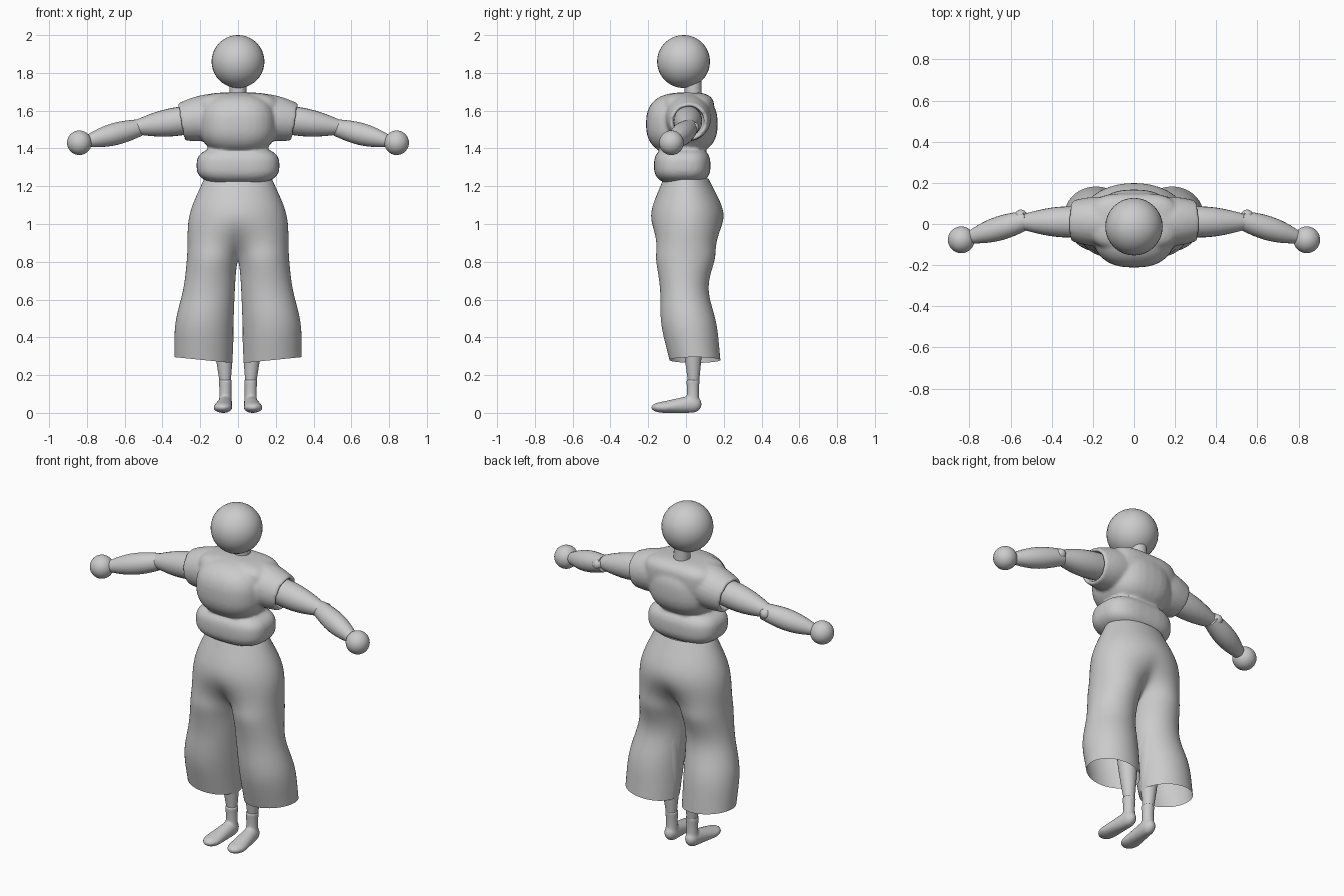
import bpy, bmesh
from math import sin, cos, pi, sqrt, radians
from mathutils import Vector

cube = bpy.data.objects.get("Cube")
if cube:
    bpy.data.objects.remove(cube)

shade = (0.6, 0.6, 0.6, 1)
grey = bpy.data.materials.new("plain grey")
grey.use_nodes = True
grey.diffuse_color = shade
grey.node_tree.nodes["Principled BSDF"].inputs["Base Color"].default_value = shade


def finish(name, bm, mirror=False, subsurf=False, voxel=0):
    """Turn a bmesh into a smooth shaded object with modifiers."""
    bmesh.ops.recalc_face_normals(bm, faces=bm.faces)
    for face in bm.faces:
        face.smooth = len(face.verts) <= 4
    mesh = bpy.data.meshes.new(name)
    bm.to_mesh(mesh)
    bm.free()
    mesh.materials.append(grey)
    ob = bpy.data.objects.new(name, mesh)
    bpy.context.collection.objects.link(ob)
    if mirror:
        ob.modifiers.new("mirror", 'MIRROR')
    if subsurf:
        ob.modifiers.new("subdivide", 'SUBSURF').levels = 2
    if voxel:
        fuse = ob.modifiers.new("fuse", 'REMESH')
        fuse.mode = 'VOXEL'
        fuse.voxel_size = voxel
        fuse.use_smooth_shade = True
        ob.modifiers.new("soften", 'SMOOTH').iterations = 8
    return ob


def power(value, p):
    return abs(value) ** p * (1 if value >= 0 else -1)


def blob(bm, centre, radii, p=1):
    """Add an ellipsoid; p below one makes it boxier."""
    made = bmesh.ops.create_uvsphere(bm, u_segments=32, v_segments=20, radius=1)
    for vert in made["verts"]:
        vert.co = Vector(c + r * power(v, p) for c, r, v in zip(centre, radii, vert.co))


def tube(bm, start, end, r_start, r_end, bulge, sides=24, steps=12):
    """Add a tapered, bulging tube and return its end cap."""
    start, end = Vector(start), Vector(end)
    turn = (end - start).to_track_quat('Z', 'Y')
    loops = []
    for s in range(steps + 1):
        t = s / steps
        radius = r_start + (r_end - r_start) * t + bulge * sin(pi * t)
        centre = start.lerp(end, t)
        angles = [2 * pi * i / sides for i in range(sides)]
        loops.append([bm.verts.new(centre + turn @ Vector((radius * cos(a), radius * sin(a), 0)))
                      for a in angles])
    for low, high in zip(loops, loops[1:]):
        for i in range(sides):
            j = (i + 1) % sides
            bm.faces.new((low[i], low[j], high[j], high[i]))
    bm.faces.new(reversed(loops[0]))
    return bm.faces.new(loops[-1])


def ball(name, centre, radius, mirror=False):
    bm = bmesh.new()
    blob(bm, centre, (radius, radius, radius))
    finish(name, bm, mirror)


def limb(name, *shape, mirror=True):
    bm = bmesh.new()
    tube(bm, *shape)
    finish(name, bm, mirror)


def curve(values, t):
    """Smooth curve through evenly spaced values, t from 0 to 1."""
    pts = [2 * values[0] - values[1], *values, 2 * values[-1] - values[-2]]
    pos = t * (len(values) - 1)
    i = min(int(pos), len(values) - 2)
    f = pos - i
    a, b, c, d = pts[i:i + 4]
    return b + f / 2 * (c - a + f * (2 * a - 5 * b + 4 * c - d + f * (3 * (b - c) + d - a)))


# Head, neck and hands
ball("head", (0, -0.013, 1.86), 0.14)
ball("hands", (0.84, -0.077, 1.43), 0.065, mirror=True)
limb("neck", (0, 0.04, 1.6), (0, 0.035, 1.8), 0.045, 0.045, 0, mirror=False)

# Arms
limb("upper_arms", (0.2, 0.01, 1.56), (0.55, 0.01, 1.51), 0.07, 0.035, 0.02)
limb("forearms", (0.52, 0.02, 1.51), (0.83, -0.075, 1.43), 0.045, 0.02, 0.025)
ball("elbows", (0.55, 0.04, 1.51), 0.03, mirror=True)

# Shirt: waist roll, chest, yoke and hollow sleeves fused into one soft surface
bm = bmesh.new()
blob(bm, (0, -0.02, 1.31), (0.22, 0.15, 0.1), 0.7)
blob(bm, (0, -0.022, 1.53), (0.205, 0.19, 0.165), 0.8)
blob(bm, (0, 0.01, 1.6), (0.22, 0.14, 0.097), 0.6)
for side in (1, -1):
    cuff = tube(bm, (side * 0.1, 0.01, 1.575), (side * 0.3, 0.015, 1.54), 0.12, 0.1, 0.01)
    bm.normal_update()
    bmesh.ops.inset_individual(bm, faces=[cuff], thickness=0.018)
    bmesh.ops.inset_individual(bm, faces=[cuff], thickness=0.002, depth=-0.05)
finish("shirt", bm, voxel=0.009)

# Wide trousers: one half skinned from waist to hem, then mirrored
WAIST, HEM, ROWS, CROTCH = 1.24, 0.28, 16, 7
OUTER, INNER = 16, 4
COUNT = OUTER + INNER
side_curve = (0.18, 0.26, 0.27, 0.29, 0.335, 0.34)
front_curve = (-0.12, -0.19, -0.17, -0.14, -0.135, -0.09)
back_curve = (0.12, 0.205, 0.17, 0.12, 0.165, 0.185)
bm = bmesh.new()
loops = []
for row in range(ROWS + 1):
    t = row / ROWS
    side, front, back = (curve(c, t) for c in (side_curve, front_curve, back_curve))
    gap = 0.03 * sqrt(max(0, row - CROTCH) / (ROWS - CROTCH))
    blend = min(1, max(0, row - 3) / (CROTCH - 3)) ** 2
    mid_x, rad_x = (side + gap) / 2, (side - gap) / 2
    mid_y, rad_y = (front + back) / 2, (back - front) / 2
    loop = []
    for i in range(COUNT):
        # hips are half an ellipse, legs a whole one
        if i <= OUTER:
            leg, hip = radians(-75 + 330 * i / OUTER), pi * i / OUTER
            hip_x, hip_y = side * sin(hip), -cos(hip)
        else:
            k = (i - OUTER) / INNER
            leg = radians(255 + 30 * k)
            hip_x, hip_y = 0, 1 - 2 * k
        x = hip_x + (mid_x + rad_x * sin(leg) - hip_x) * blend
        y = mid_y + rad_y * (hip_y - (cos(leg) + hip_y) * blend)
        if row <= CROTCH and (i >= OUTER or i == 0):
            x = 0
        # the hem rises towards the outside
        lift = 0.1 * (x - mid_x) * t ** 4
        loop.append(bm.verts.new((x, y, WAIST + (HEM - WAIST) * t + lift)))
    loops.append(loop)
for row, (low, high) in enumerate(zip(loops, loops[1:])):
    for i in range(OUTER if row < CROTCH else COUNT):
        j = (i + 1) % COUNT
        bm.faces.new((low[i], low[j], high[j], high[i]))
loose = [v for v in bm.verts if not v.link_faces]
bmesh.ops.delete(bm, geom=loose, context='VERTS')
finish("trousers", bm, mirror=True, subsurf=True)

# Shins
limb("shins", (0.068, 0.04, 0.17), (0.09, 0.03, 0.7), 0.03, 0.05, 0.015)

# Feet: a hull from heel to toes, fused with the ankle
bm = bmesh.new()
blob(bm, (0.068, 0.03, 0.046), (0.038, 0.053, 0.046))
blob(bm, (0.08, -0.115, 0.029), (0.05, 0.07, 0.029))
hull = bmesh.ops.convex_hull(bm, input=bm.verts)
bmesh.ops.delete(bm, geom=[v for v in hull["geom_interior"] if isinstance(v, bmesh.types.BMVert)],
                 context='VERTS')
tube(bm, (0.067, 0.037, 0.04), (0.067, 0.037, 0.175), 0.036, 0.036, -0.004)
finish("feet", bm, mirror=True, voxel=0.006)
